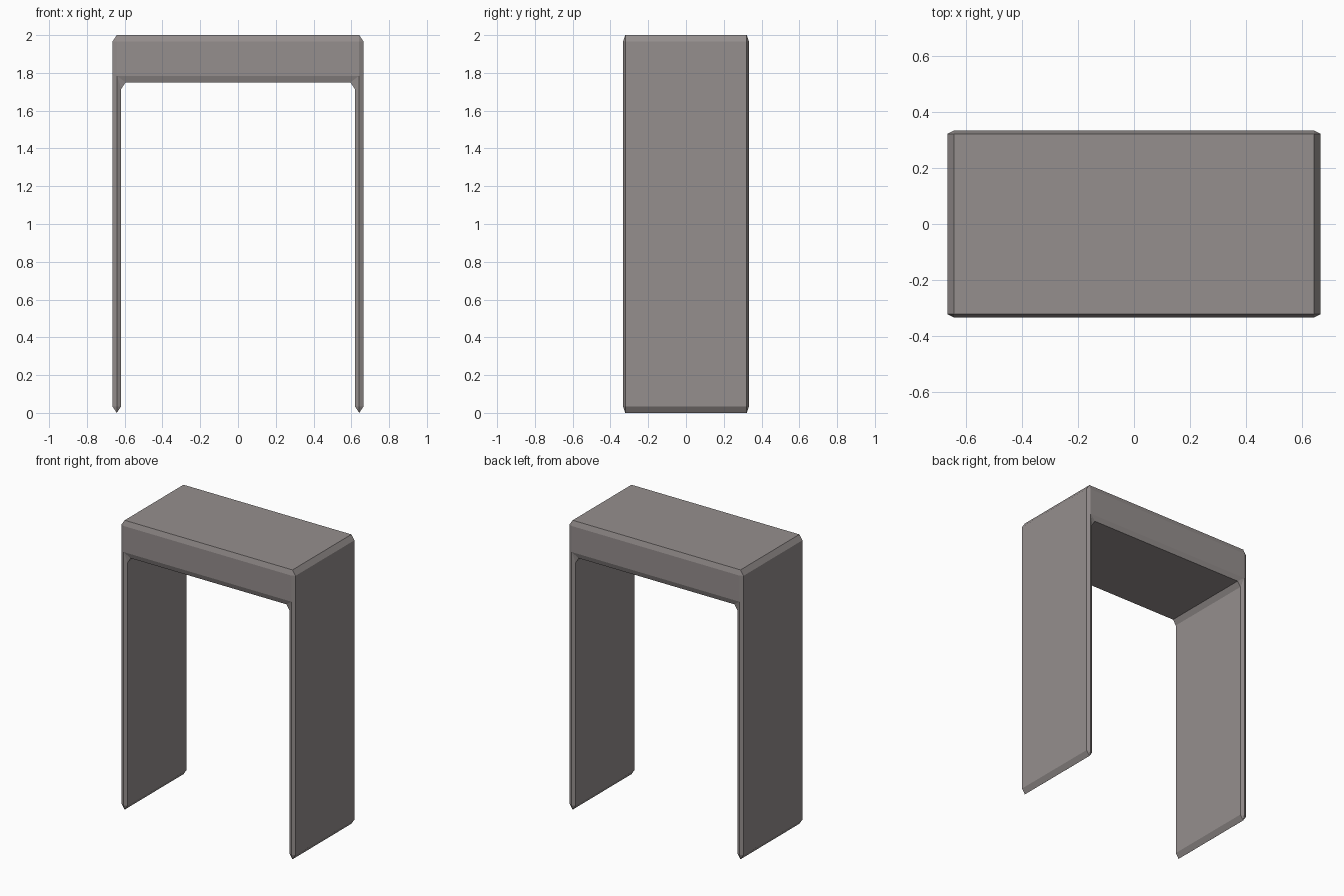
import bpy, bmesh
from mathutils import Vector

if "Cube" in bpy.data.objects:
    bpy.data.objects.remove(bpy.data.objects["Cube"])

SIZE = Vector((1.33, 0.666, 2.0))
LEG = 0.035       # leg thickness in unit-box proportions
UNDER = 0.875     # underside of the lintel
BEVEL = 0.0174    # almost half a leg, so leg ends come to an edge

stone = bpy.data.materials.new("warm grey")
stone.diffuse_color = (0.30, 0.272, 0.268, 1)
stone.use_nodes = True
stone.node_tree.nodes["Principled BSDF"].inputs["Base Color"].default_value = stone.diffuse_color

# Doorway profile in a unit box
i = 0.5 - LEG
profile = [(-0.5, 0), (-i, 0), (-i, UNDER), (i, UNDER),
           (i, 0), (0.5, 0), (0.5, 1), (-0.5, 1)]

bm = bmesh.new()
face = bm.faces.new([bm.verts.new((x, -0.5, z)) for x, z in profile])
ext = bmesh.ops.extrude_face_region(bm, geom=[face])
new_verts = [g for g in ext["geom"] if isinstance(g, bmesh.types.BMVert)]
bmesh.ops.translate(bm, verts=new_verts, vec=(0, 1, 0))
bmesh.ops.recalc_face_normals(bm, faces=bm.faces)

# Chamfer every edge, then stretch so chamfers follow the proportions
bmesh.ops.bevel(bm, geom=bm.edges[:], offset=BEVEL, offset_type='OFFSET',
                segments=1, profile=0.5, affect='EDGES', clamp_overlap=True)
bmesh.ops.scale(bm, verts=bm.verts, vec=SIZE)
bmesh.ops.recalc_face_normals(bm, faces=bm.faces)

mesh = bpy.data.meshes.new("door_frame")
bm.to_mesh(mesh)
bm.free()
mesh.materials.append(stone)
frame = bpy.data.objects.new("door_frame", mesh)
bpy.context.collection.objects.link(frame)
